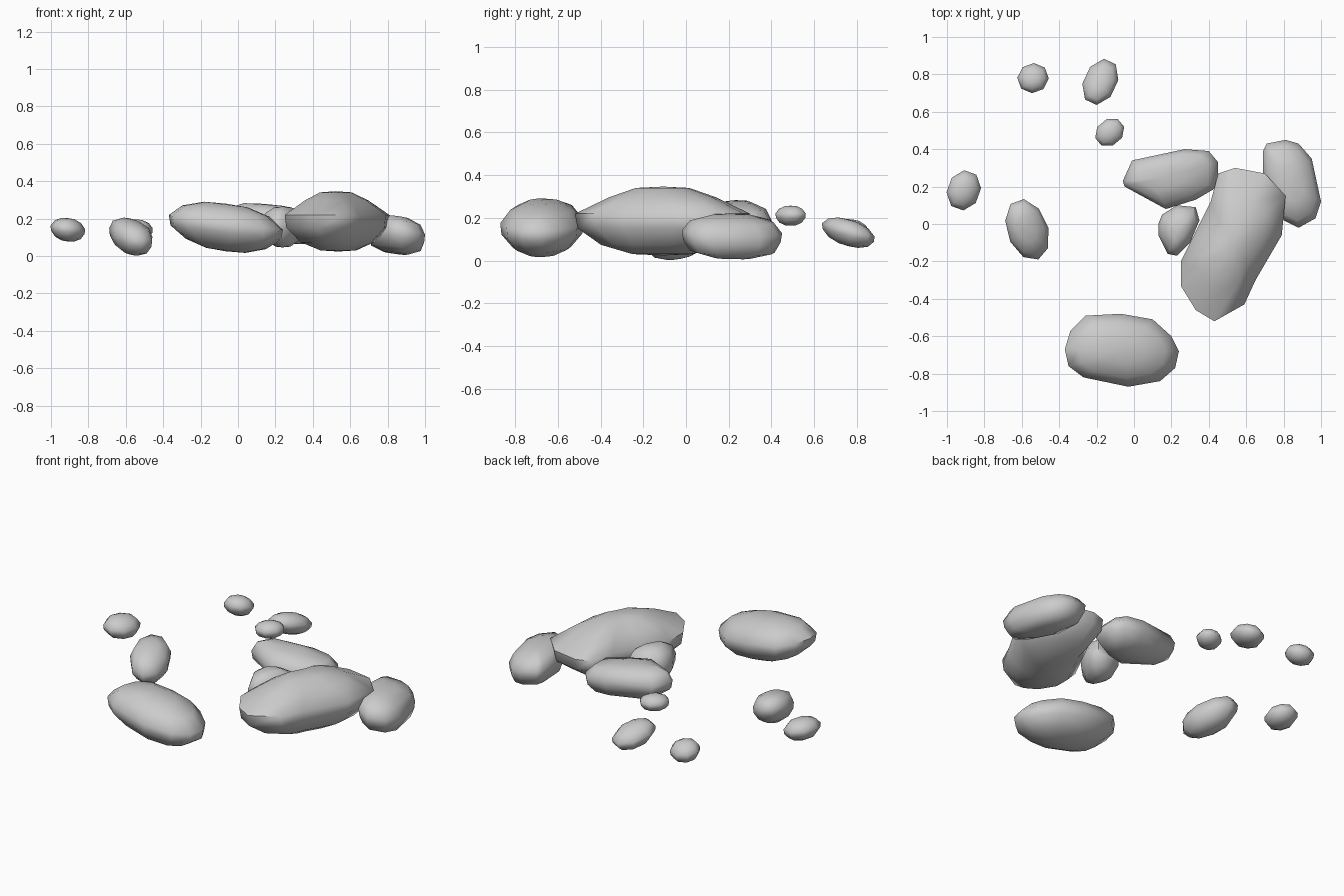
import bpy
import bmesh
import math
from mathutils import Vector

default_cube = bpy.data.objects.get("Cube")
if default_cube:
    bpy.data.objects.remove(default_cube, do_unlink=True)

# One plain stone material
stone_grey = bpy.data.materials.new("stone_grey")
stone_grey.use_nodes = True
stone_colour = (0.6, 0.6, 0.6, 1)
stone_grey.diffuse_color = stone_colour
stone_grey.node_tree.nodes["Principled BSDF"].inputs["Base Color"].default_value = stone_colour

# Shared cross-section of every stone: (height, width), both as fractions
SECTION = [(-1, 0.36), (-0.72, 0.74), (-0.22, 0.97),
           (0.22, 1), (0.72, 0.76), (1, 0.38)]


def add_stone(name, outline, bottom, top, tilt=(0, 0), lean=(0, 0), crown=1, base=1):
    """Loft a plan outline through the cross-section, tilted and leaned.
    Crown and base widen or narrow the upper and lower shoulders."""
    points = [Vector(p) for p in outline]
    xs, ys = [p.x for p in points], [p.y for p in points]
    centre = Vector((min(xs) + max(xs), min(ys) + max(ys))) / 2
    middle, half = (bottom + top) / 2, (top - bottom) / 2
    tilt, lean = Vector(tilt), Vector(lean)

    bm = bmesh.new()
    rings = []
    for height, width in SECTION:
        if abs(height) > 0.5:
            width *= crown if height > 0 else base
        ring = []
        for point in points:
            offset = (point - centre) * width
            spot = centre + offset + lean * height * (1 - width)
            z = middle + half * height + tilt.dot(offset)
            ring.append(bm.verts.new((spot.x, spot.y, z)))
        rings.append(ring)

    # Side bands between neighbouring rings
    count = len(points)
    for lower, upper in zip(rings, rings[1:]):
        for i in range(count):
            j = (i + 1) % count
            bm.faces.new((lower[i], lower[j], upper[j], upper[i]))

    # Slightly domed caps
    for ring, bulge in ((rings[0], -0.04), (rings[-1], 0.04)):
        cap = bm.faces.new(ring)
        hub = bmesh.ops.poke(bm, faces=[cap])["verts"][0]
        hub.co.z += bulge * half
    bmesh.ops.recalc_face_normals(bm, faces=bm.faces[:])

    mesh = bpy.data.meshes.new(name)
    bm.to_mesh(mesh)
    bm.free()
    mesh.materials.append(stone_grey)
    stone = bpy.data.objects.new(name, mesh)
    bpy.context.collection.objects.link(stone)
    bpy.ops.object.select_all(action="DESELECT")
    stone.select_set(True)
    bpy.context.view_layer.objects.active = stone
    bpy.ops.object.shade_smooth_by_angle(angle=math.radians(60))


def oval(centre, length, breadth, heading, sides=8):
    """Low-sided oval plan outline, with its long axis along the heading."""
    turn = math.radians(heading)
    points = []
    for i in range(sides):
        angle = math.tau * (i + 0.5) / sides
        along, across = length * math.cos(angle), breadth * math.sin(angle)
        points.append((centre[0] + along * math.cos(turn) - across * math.sin(turn),
                       centre[1] + along * math.sin(turn) + across * math.cos(turn)))
    return points


# Large stones, each with its own plan outline
add_stone("main_boulder",
          [(.54, .3), (.45, .27), (.41, .12), (.33, -.04), (.25, -.2), (.25, -.33),
           (.33, -.46), (.43, -.52), (.59, -.43), (.65, -.3), (.79, -.06), (.81, .15),
           (.7, .27)],
          bottom=.03, top=.34, lean=(-.01, 0), crown=.8, base=.95)

add_stone("front_boulder",
          [(-.37, -.67), (-.34, -.57), (-.26, -.49), (-.07, -.48), (.1, -.51), (.2, -.6),
           (.24, -.68), (.22, -.77), (.14, -.84), (-.03, -.87), (-.27, -.82), (-.35, -.76)],
          bottom=.03, top=.275, tilt=(-.13, 0), base=.95)

add_stone("left_slab",
          [(.69, .39), (.71, .43), (.81, .45), (.88, .43), (.95, .35),
           (1, .12), (.97, .03), (.88, -.02), (.8, .02), (.69, .2)],
          bottom=.015, top=.21, tilt=(-.15, -.05), crown=1.1, base=1.15)

add_stone("back_slab",
          [(-.06, .23), (-.01, .34), (.27, .4), (.4, .39), (.45, .33),
           (.45, .2), (.33, .13), (.17, .08), (-.05, .2)],
          bottom=.07, top=.275, tilt=(-.07, 0), lean=(-.1, 0), crown=1.1)

add_stone("middle_stone",
          [(.13, 0), (.15, .05), (.23, .1), (.33, .09), (.35, .02),
           (.3, -.1), (.23, -.17), (.18, -.16), (.13, -.06)],
          bottom=.05, top=.26, crown=1.1)

# Small scattered pebbles
add_stone("right_pebble", oval((-.57, -.03), .17, .11, 110, sides=9),
          bottom=.015, top=.19, tilt=(-.18, .15), crown=1.1)
add_stone("far_right_pebble", oval((-.91, .18), .11, .09, 70),
          bottom=.08, top=.2, tilt=(-.1, 0))
add_stone("back_right_pebble", oval((-.54, .78), .085, .08, 20),
          bottom=.08, top=.19, tilt=(0, -.15))
add_stone("back_pebble", oval((-.18, .76), .13, .09, 65),
          bottom=.07, top=.19, tilt=(0, -.25))
add_stone("inner_pebble", oval((-.13, .49), .085, .07, 40),
          bottom=.165, top=.255)
